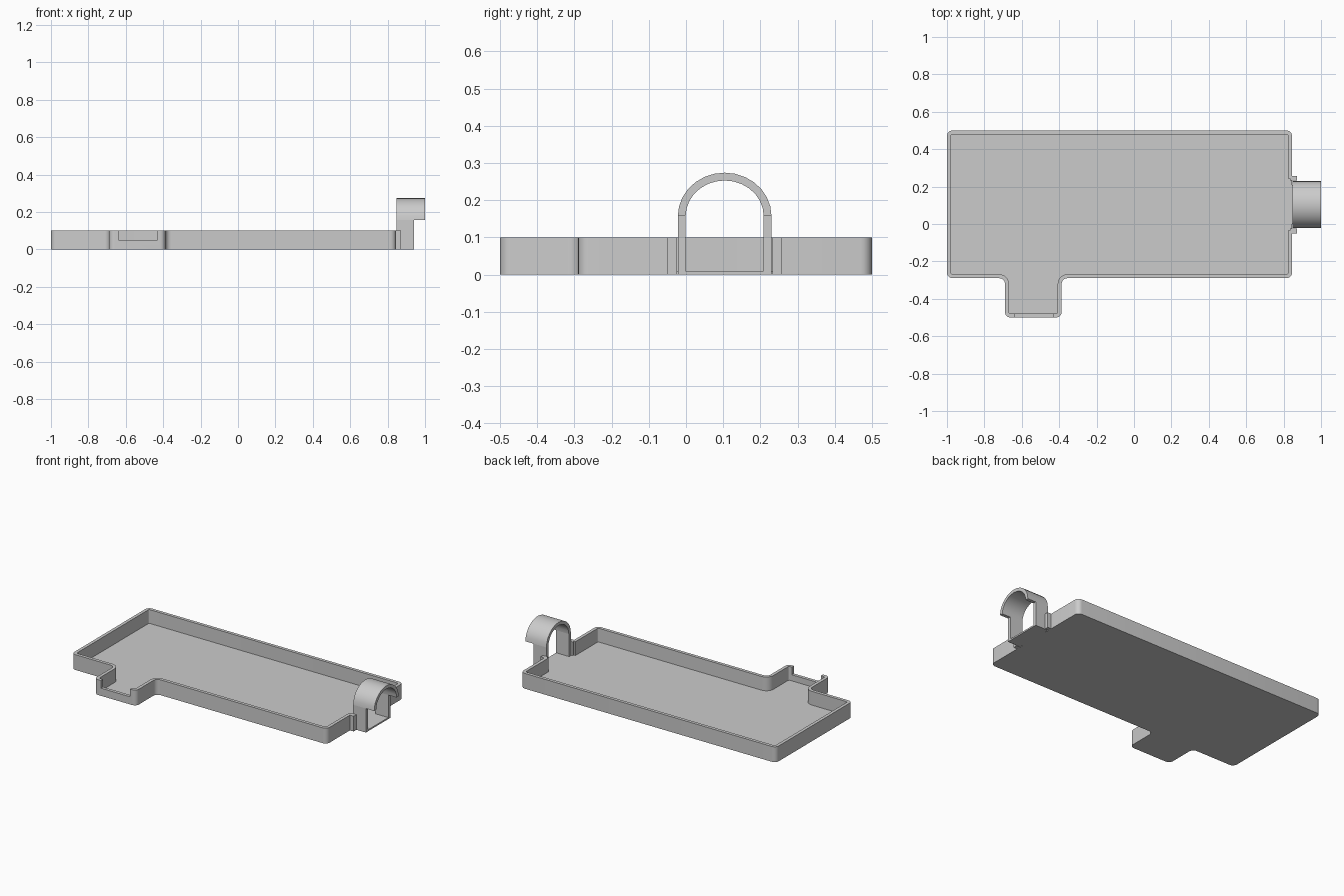
import bpy, bmesh, math
from mathutils import Vector

if "Cube" in bpy.data.objects:
    bpy.data.objects.remove(bpy.data.objects["Cube"])

T = 0.021        # wall thickness
H = 0.10         # wall height
FLOOR = 0.01     # floor thickness


def finish(name, bm, smooth=True):
    bmesh.ops.recalc_face_normals(bm, faces=bm.faces)
    me = bpy.data.meshes.new(name)
    bm.to_mesh(me)
    bm.free()
    ob = bpy.data.objects.new(name, me)
    bpy.context.collection.objects.link(ob)
    if smooth:
        bpy.ops.object.select_all(action='DESELECT')
        ob.select_set(True)
        bpy.context.view_layer.objects.active = ob
        bpy.ops.object.shade_smooth_by_angle(angle=math.radians(35))
    return ob


def box(name, x0, x1, y0, y1, z0, z1):
    bm = bmesh.new()
    bmesh.ops.create_cube(bm, size=1)
    for v in bm.verts:
        v.co = Vector((x0 + (v.co.x + .5) * (x1 - x0),
                       y0 + (v.co.y + .5) * (y1 - y0),
                       z0 + (v.co.z + .5) * (z1 - z0)))
    return finish(name, bm, False)


def rounded(pts, r, inset, segs=6):
    """Counter-clockwise right-angled outline, filleted, then inset concentrically."""
    loop = []
    for i, p in enumerate(pts):
        p = Vector(p)
        a = (Vector(pts[i - 1]) - p).normalized()
        b = (Vector(pts[(i + 1) % len(pts)]) - p).normalized()
        convex = (-a.x * b.y + a.y * b.x) > 0
        rad = r - inset if convex else r + inset
        c = p + (a + b) * r
        for k in range(segs + 1):
            t = k / segs * math.pi / 2
            loop.append(c - rad * (b * math.cos(t) + a * math.sin(t)))
    return loop


def cut(ob, cutter):
    m = ob.modifiers.new("cut", 'BOOLEAN')
    m.operation, m.solver, m.object = 'DIFFERENCE', 'EXACT', cutter
    bpy.ops.object.select_all(action='DESELECT')
    bpy.context.view_layer.objects.active = ob
    ob.select_set(True)
    bpy.ops.object.modifier_apply(modifier=m.name)
    bpy.data.objects.remove(cutter)


# Tray: floor and wall as one solid
outline = [(-1, -.29), (-.69, -.29), (-.69, -.5), (-.387, -.5),
           (-.387, -.29), (.845, -.29), (.845, .5), (-1, .5)]
outer, inner = rounded(outline, .03, 0), rounded(outline, .03, T)
bm = bmesh.new()
rings = [[bm.verts.new((p.x, p.y, z)) for p in loop]
         for loop, z in ((outer, 0), (outer, H), (inner, H), (inner, FLOOR))]
n = len(outer)
for lo, hi in zip(rings, rings[1:]):
    for i in range(n):
        j = (i + 1) % n
        bm.faces.new((lo[i], lo[j], hi[j], hi[i]))
bm.faces.new(rings[0])
bm.faces.new(rings[-1])
tray = finish("tray", bm)

# Notch in the front tab, opening in the right wall
cut(tray, box("notch_cutter", -.64, -.43, -.52, -.47, .05, .2))
cut(tray, box("opening_cutter", .81, .9, -.035, .243, FLOOR, .2))

# Guide posts beside the opening
box("guide_post_front", .835, .872, -.051, -.024, 0, H)
box("guide_post_back", .835, .872, .232, .257, 0, H)

# Cable clip: arch, legs and floor tongue
YC, ZC, RY, RZ, SEG = .104, .157, .126, .117, 14
bm = bmesh.new()
cols = []
for k in range(SEG + 1):
    a = math.pi * k / SEG
    c, s = math.cos(a), math.sin(a)
    cols.append([bm.verts.new((x, YC + (RY - d) * c, ZC + (RZ - d) * s))
                 for x, d in ((.848, 0), (1, 0), (1, T), (.848, T))])
for p, q in zip(cols, cols[1:]):
    for i in range(4):
        j = (i + 1) % 4
        bm.faces.new((p[i], p[j], q[j], q[i]))
bm.faces.new(cols[0])
bm.faces.new(cols[-1])
finish("clip_arch", bm)
box("clip_leg_front", .848, .94, YC - RY, YC - RY + T, 0, ZC)
box("clip_leg_back", .848, .94, YC + RY - T, YC + RY, 0, ZC)
box("clip_tongue", .84, .94, YC - RY + T, YC + RY - T, 0, FLOOR)
